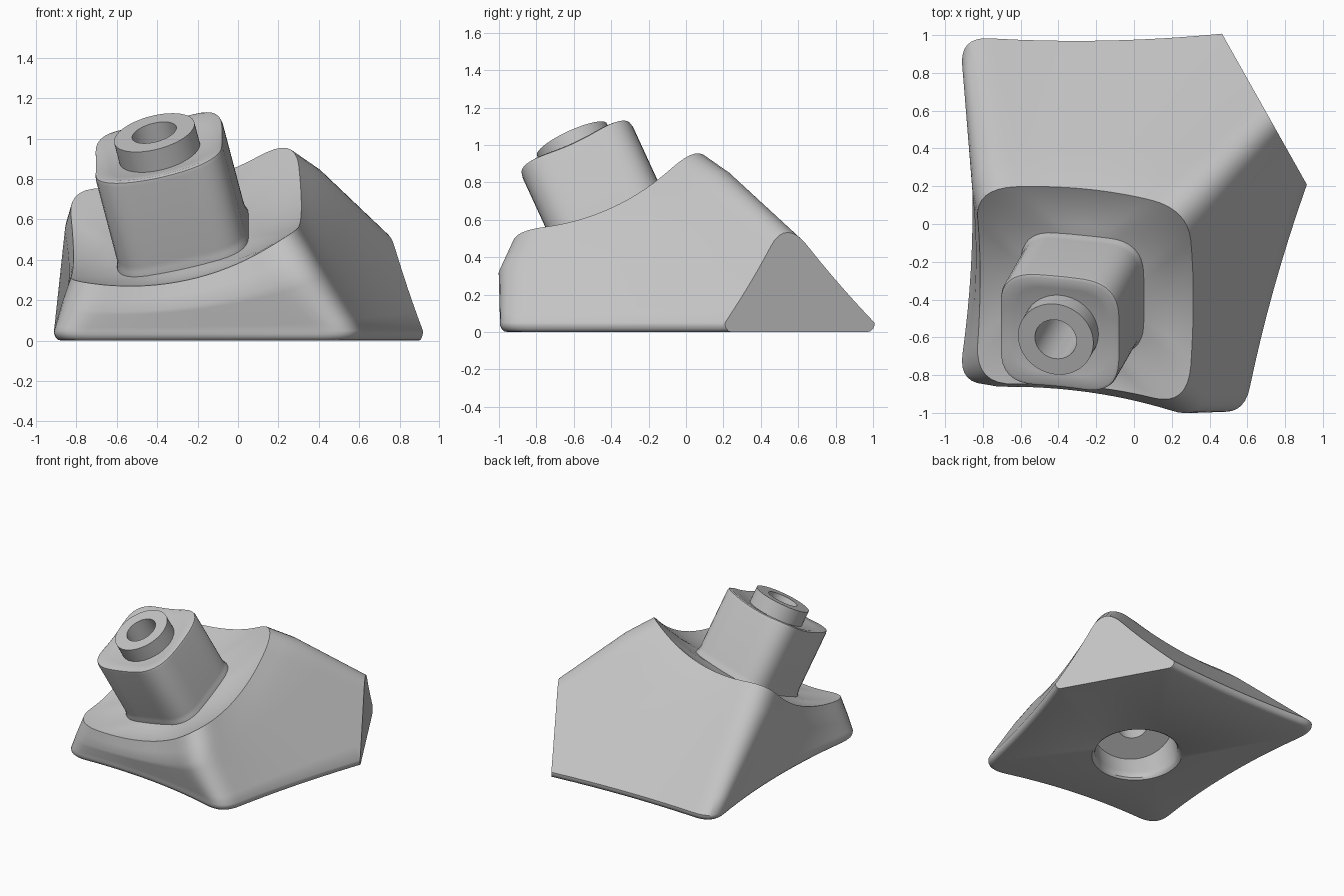
import bpy, bmesh
from math import sqrt, radians
from mathutils import Vector, Matrix

cube = bpy.data.objects.get("Cube")
if cube:
    bpy.data.objects.remove(cube, do_unlink=True)

grey = bpy.data.materials.new("plain grey")
grey.use_nodes = True
colour = (0.55, 0.55, 0.55, 1)
grey.diffuse_color = colour
grey.node_tree.nodes["Principled BSDF"].inputs["Base Color"].default_value = colour

# Tilted frames: one for the dished rim, one for the boss axis
rot = Matrix.Rotation(radians(24.7), 3, 'X') @ Matrix.Rotation(radians(-13.5), 3, 'Y')
W = rot.col[2].copy()
RIM = Vector((-0.27, -0.373, 0.617))
AXIS = RIM + rot @ Vector((-0.03, -0.043, 0.015))
DISH_R = 1.35
BORE = 0.113


def tilted(origin, u, v, t):
    return origin + rot @ Vector((u, v, t))


def dished(p, origin, floor, scale=1.0):
    """Move a point along the tilted axis onto a spherical dish."""
    q = (rot.transposed() @ (p - origin)) * scale
    drop = sqrt(DISH_R ** 2 - q.x ** 2 - q.y ** 2)
    return tilted(origin, q.x, q.y, floor + DISH_R - drop)


def ring(corners, r, bow=0.0, sag=0.0, arc=8, side=14):
    """Closed four-sided outline with rounded corners and hollow sides."""
    pts, n = [], len(corners)
    mid = sum(corners, Vector()) / n

    def on_side(a, b, s):
        inward = mid - (a + b) / 2
        inward.z = 0
        inward.normalize()
        return a.lerp(b, s) + (inward * bow - W * sag) * 4 * s * (1 - s)

    for i in range(n):
        prev, p, nxt = corners[i - 1], corners[i], corners[(i + 1) % n]
        s0 = r / (p - prev).length
        s1 = r / (nxt - p).length
        a, b = on_side(prev, p, 1 - s0), on_side(p, nxt, s1)
        for k in range(arc + 1):
            f = k / arc
            pts.append(a * (1 - f) ** 2 + p * 2 * f * (1 - f) + b * f * f)
        for k in range(1, side):
            pts.append(on_side(p, nxt, s1 + (1 - 2 * s1) * k / side))
    return pts


def square(origin, hu, hv, t=0.0):
    return [tilted(origin, a * hu, b * hv, t) for a, b in ((-1, 1), (1, 1), (1, -1), (-1, -1))]


def post(half, t=0.0):
    """Outline of the boss across its axis."""
    return ring(square(AXIS, half, half, t), 0.19)


spokes = [(rot.transposed() @ (p - AXIS)).xy.normalized() for p in post(0.3)]


def circle(radius, t):
    return [tilted(AXIS, d.x * radius, d.y * radius, t) for d in spokes]


def at_height(points, z):
    """Slide points along the tilted axis to a level height."""
    return [p + W * ((z - p.z) / W.z) for p in points]


def mix(a, b, f):
    return [p.lerp(q, f) for p, q in zip(a, b)]


def loft(rings):
    """Skin a series of outlines, joining the last back to the first."""
    bm = bmesh.new()
    rows = [[bm.verts.new(p) for p in r] for r in rings]
    n = len(rows[0])
    for lo, hi in zip(rows, rows[1:] + rows[:1]):
        for i in range(n):
            j = (i + 1) % n
            bm.faces.new((lo[i], lo[j], hi[j], hi[i]))
    bmesh.ops.recalc_face_normals(bm, faces=bm.faces)
    return bm


def make(name, bm):
    me = bpy.data.meshes.new(name)
    bm.to_mesh(me)
    bm.free()
    me.materials.append(grey)
    ob = bpy.data.objects.new(name, me)
    bpy.context.collection.objects.link(ob)
    bpy.ops.object.select_all(action='DESELECT')
    ob.select_set(True)
    bpy.context.view_layer.objects.active = ob
    bpy.ops.object.shade_smooth_by_angle(angle=radians(40))


# Body outlines: foot, shoulder and dished rim
foot = ring([Vector(p) for p in ((-0.935, 0.995, 0.05), (1.3, 1.13, 0.05),
                                 (0.58, -1.035, 0.05), (-0.935, -0.86, 0.05))], 0.18, bow=0.08)
shoulder = ring([Vector(p) for p in ((-0.88, 0.33, 0.66), (0.44, 0.23, 0.91),
                                     (0.39, -1.055, 0.36), (-0.9, -0.87, 0.16))],
                0.22, bow=0.03, sag=0.1)
rim = [dished(p, RIM, -0.215) for p in ring(square(RIM, 0.58, 0.575), 0.21)]
dish_end = post(0.32, -0.125)


def foot_inset(amount, z):
    return [Vector((p.x * (1 - amount), p.y * (1 - amount), z)) for p in foot]


# Skin from the underside, up the walls, over the dish and down the socket
body_rings = [foot_inset(0.04, 0), foot_inset(0.022, 0.004),
              foot_inset(0.008, 0.017), foot_inset(0.001, 0.033)]
body_rings += [mix(foot, shoulder, k / 6) for k in range(7)]
body_rings += [mix(shoulder, rim, 0.5), rim]
for f in (0.06, 0.25, 0.5, 0.75):
    body_rings.append([p - W * 0.06 * f * (1 - f) for p in mix(rim, dish_end, f)])
body_rings += [dish_end, circle(BORE, -0.14), circle(BORE, -0.28), circle(0.295, -0.28)]
body_rings += [at_height(circle(r, 0), z) for r, z in
               ((0.295, 0.07), (0.298, 0.04), (0.308, 0.015), (0.325, 0))]
bm = loft(body_rings)

# Upright flat that trims the long corner
geom = bm.verts[:] + bm.edges[:] + bm.faces[:]
res = bmesh.ops.bisect_plane(bm, geom=geom, plane_co=(0.92, 0.2, 0),
                             plane_no=Vector((0.8, 0.45, 0)).normalized(), clear_outer=True)
edges = [e for e in res["geom_cut"] if isinstance(e, bmesh.types.BMEdge)]
bmesh.ops.edgenet_fill(bm, edges=edges)
bmesh.ops.recalc_face_normals(bm, faces=bm.faces)
make("body", bm)

# Boss: chamfered square post with a dished end and a through bore
TOP = 0.35


def post_end(half, drop=0.0, scale=1.0):
    return [dished(p, AXIS, TOP - drop, scale) for p in post(half)]


boss_rings = [post(0.335, -0.16), post(0.335, -0.125), post(0.328, -0.1), post(0.325, -0.07)]
boss_rings += [post_end(0.325, 0.03), post_end(0.321, 0.01), post_end(0.308)]
boss_rings += [post_end(0.308, 0, s) for s in (0.8, 0.6)]
boss_rings += [[dished(p, AXIS, TOP) for p in circle(BORE, 0)], circle(BORE, -0.16)]
make("boss", loft(boss_rings))

# Collar on the end of the boss
make("collar", loft([circle(0.205, 0.34), circle(0.205, 0.48),
                     circle(BORE, 0.48), circle(BORE, 0.34)]))
